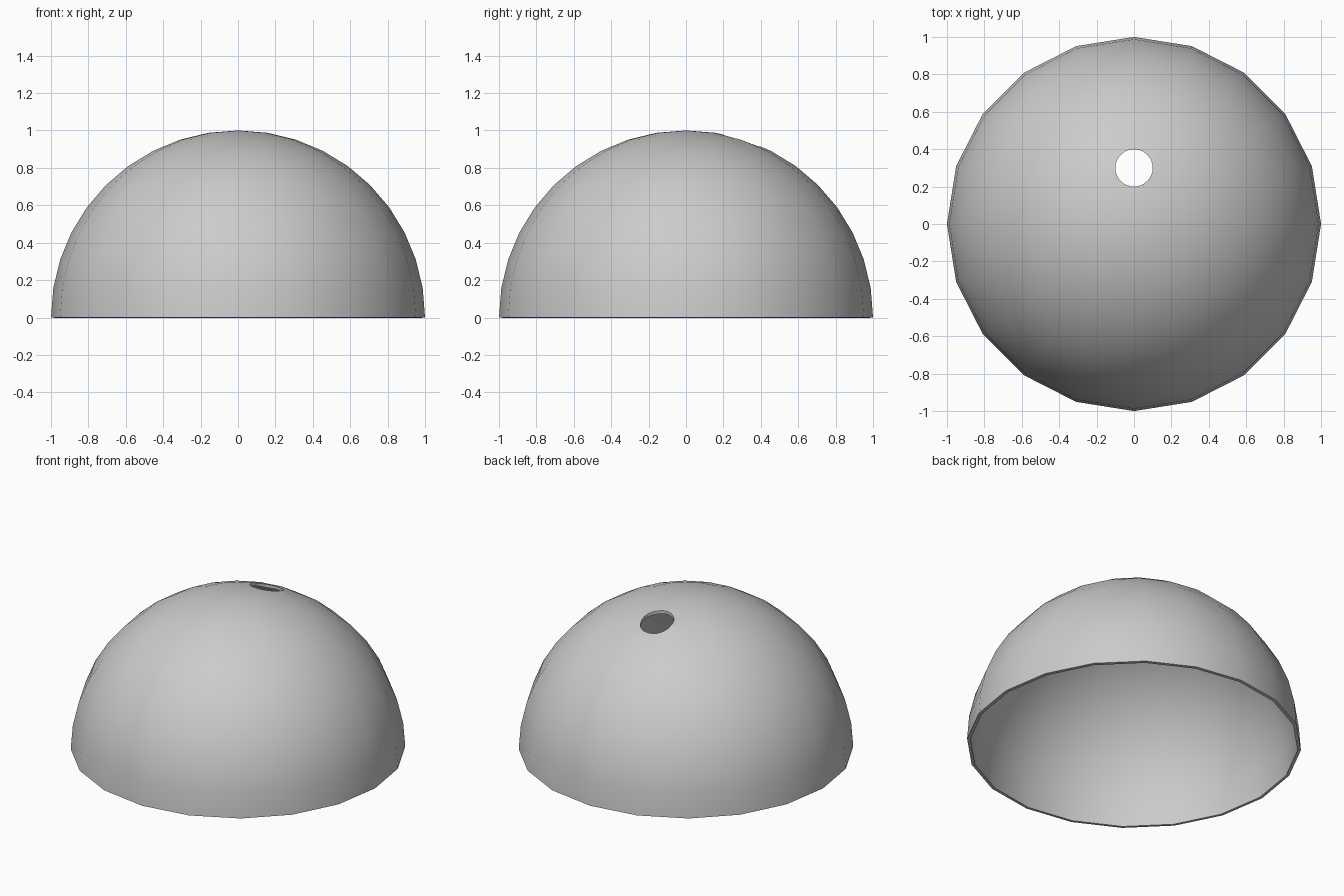
import bpy, bmesh

if "Cube" in bpy.data.objects:
    bpy.data.objects.remove(bpy.data.objects["Cube"])

# Dome shell: upper half of a 20-sided sphere
bm = bmesh.new()
bmesh.ops.create_uvsphere(bm, u_segments=20, v_segments=20, radius=1)
bmesh.ops.delete(bm, geom=[v for v in bm.verts if v.co.z < -0.01], context='VERTS')
mesh = bpy.data.meshes.new("dome_shell")
bm.to_mesh(mesh)
bm.free()
dome = bpy.data.objects.new("dome_shell", mesh)
bpy.context.collection.objects.link(dome)

# Thin wall
solid = dome.modifiers.new("wall", 'SOLIDIFY')
solid.thickness = 0.02
solid.offset = -1

# Round vertical hole near the top, towards the back
bpy.ops.mesh.primitive_cylinder_add(vertices=32, radius=0.1, depth=1, location=(0, 0.3, 1))
cutter = bpy.context.object
cutter.name = "hole_cutter"
cut = dome.modifiers.new("hole", 'BOOLEAN')
cut.operation = 'DIFFERENCE'
cut.solver = 'EXACT'
cut.object = cutter

# Apply the modifiers and drop the cutter
bpy.ops.object.select_all(action='DESELECT')
dome.select_set(True)
bpy.context.view_layer.objects.active = dome
for name in ("wall", "hole"):
    bpy.ops.object.modifier_apply(modifier=name)
bpy.data.objects.remove(cutter)

# Smooth dome, crisp rim and hole edges
bpy.ops.object.shade_smooth_by_angle(angle=0.7)
